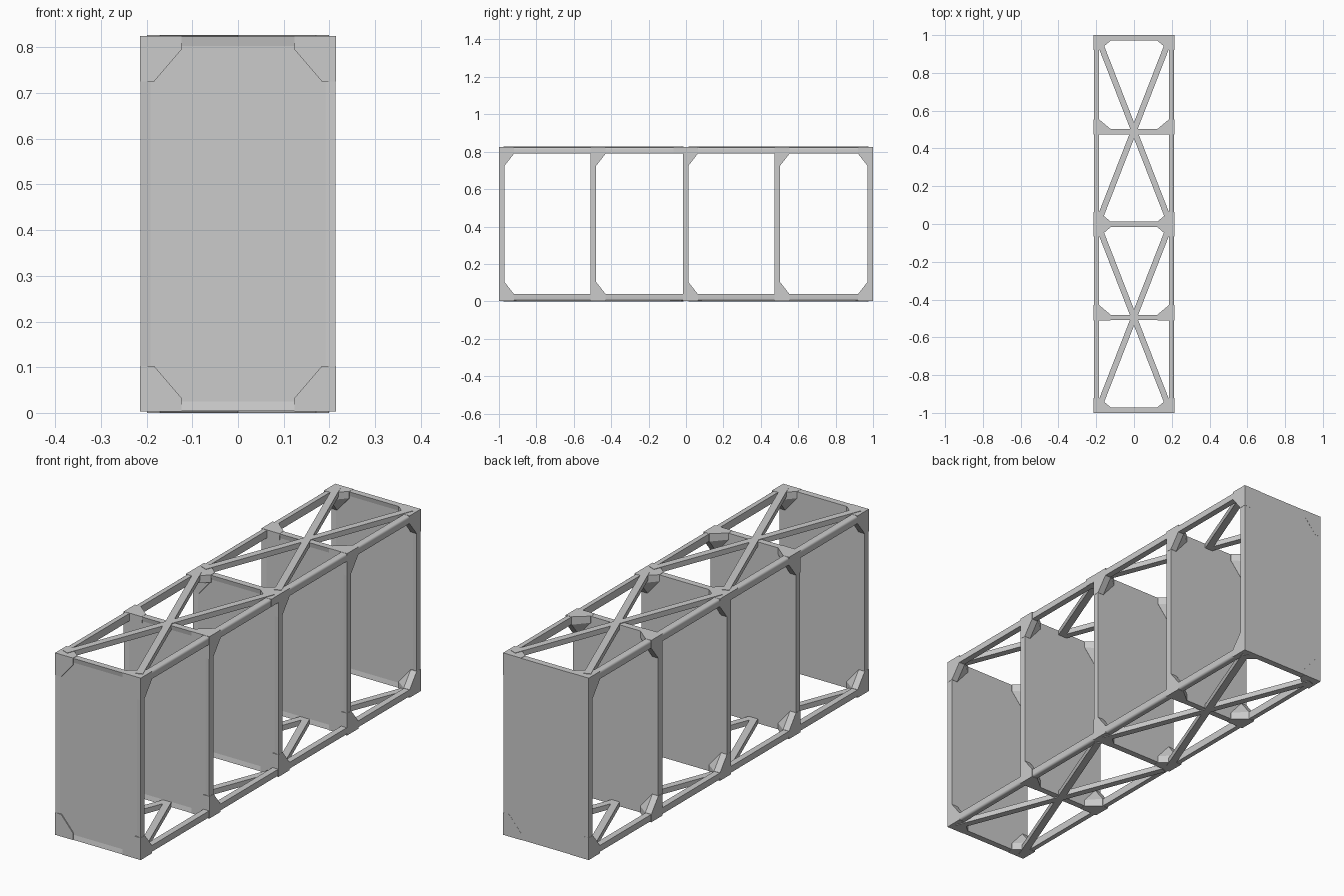
import bpy, bmesh, math
from mathutils import Vector
from itertools import product

if "Cube" in bpy.data.objects:
    bpy.data.objects.remove(bpy.data.objects["Cube"])

X, ZB, ZT = 0.213, 0.004, 0.824      # half width, bottom and top of the frames
T = 0.028                            # bar thickness
FRAMES = [-0.985, -0.495, -0.002, 0.488, 0.985]


def finish(name, bm):
    bmesh.ops.recalc_face_normals(bm, faces=bm.faces[:])
    me = bpy.data.meshes.new(name)
    bm.to_mesh(me)
    bm.free()
    ob = bpy.data.objects.new(name, me)
    bpy.context.collection.objects.link(ob)
    return ob


def corners(a, b):
    return [Vector((x, y, z)) for x, y, z in product(*zip(a, b))]


def hull(name, pts):
    bm = bmesh.new()
    for p in pts:
        bm.verts.new(p)
    bmesh.ops.remove_doubles(bm, verts=bm.verts[:], dist=1e-5)
    r = bmesh.ops.convex_hull(bm, input=bm.verts[:])
    junk = [v for v in r["geom_interior"] + r["geom_unused"]
            if isinstance(v, bmesh.types.BMVert)]
    bmesh.ops.delete(bm, geom=list(set(junk)), context='VERTS')
    bmesh.ops.dissolve_limit(bm, angle_limit=0.01, verts=bm.verts[:], edges=bm.edges[:])
    return finish(name, bm)


# upright bulkheads: slab with a shallow recessed panel on the front face
for y in FRAMES:
    bm = bmesh.new()
    h = 0.0145
    bmesh.ops.create_cube(bm, size=1)
    for v in bm.verts:
        v.co = Vector((v.co.x * 2 * X, y + v.co.y * 2 * h,
                       (ZB + ZT) / 2 + v.co.z * (ZT - ZB)))
    bm.normal_update()
    front = [f for f in bm.faces if f.normal.y < -0.9]
    bmesh.ops.inset_region(bm, faces=front, thickness=0.03, depth=0)
    for v in front[0].verts:
        v.co.y += 0.004
    finish("bulkhead_panel", bm)

# long rails along the four corners, outer edge rounded
for sx, top in product((-1, 1), (0, 1)):
    x0, x1 = sx * (X - T), sx * X
    z0, z1 = (ZT - 0.034, ZT) if top else (ZB + 0.034, ZB)
    r = 0.01
    arc = []
    for i in range(5):
        a = math.pi / 2 * i / 4
        arc.append((x1 - sx * r * (1 - math.cos(a)),
                    z1 - (1 if top else -1) * r * (1 - math.sin(a))))
    prof = [(x0, z0), (x1, z0)] + arc + [(x0, z1)]
    rail = hull("long_rail", [(x, y, z) for x, z in prof for y in (-0.985, 0.985)])
    for p in rail.data.polygons:
        p.use_smooth = True
    rail.data.set_sharp_from_angle(angle=math.radians(35))

# diagonal cross braces, top and bottom
for yc, s, (z0, z1) in product((-0.495, 0.495), (-1, 1), ((0, 0.024), (0.803, 0.827))):
    d = Vector((s * 0.185, 0.475, 0))
    n = Vector((-d.y, d.x, 0)).normalized() * 0.0155
    c = Vector((0, yc, 0))
    hull("cross_brace", [c + a * d + b * n + Vector((0, 0, z))
                         for a in (-1, 1) for b in (-1, 1) for z in (z0, z1)])

# three-way corner gussets
E = 0.001
for i, y in enumerate(FRAMES):
    dy = -1 if i == 4 else 1
    yo = y - dy * 0.015
    for sx, top in product((-1, 1), (0, 1)):
        sz = -1 if top else 1
        c = Vector((sx * (X + E), yo, ZT + E if top else ZB - E))

        def leg(a, b):
            s = Vector((-sx, dy, sz))
            return corners(c + a * s, c + b * s)

        o = Vector((0, 0, 0))
        pts = (leg(o, Vector((0.09, 0.03, 0.03)))
               + leg(o, Vector((0.03, 0.08, 0.036)))
               + leg(o, Vector((0.03, 0.03, 0.1))))
        hull("corner_gusset", pts)
        # middle frame: the top joints also spread backwards along the rail
        if i == 2 and top:
            hull("rear_gusset", leg(o, Vector((0.09, 0.01, 0.034)))
                 + leg(o, Vector((0.032, -0.05, 0.034))))
